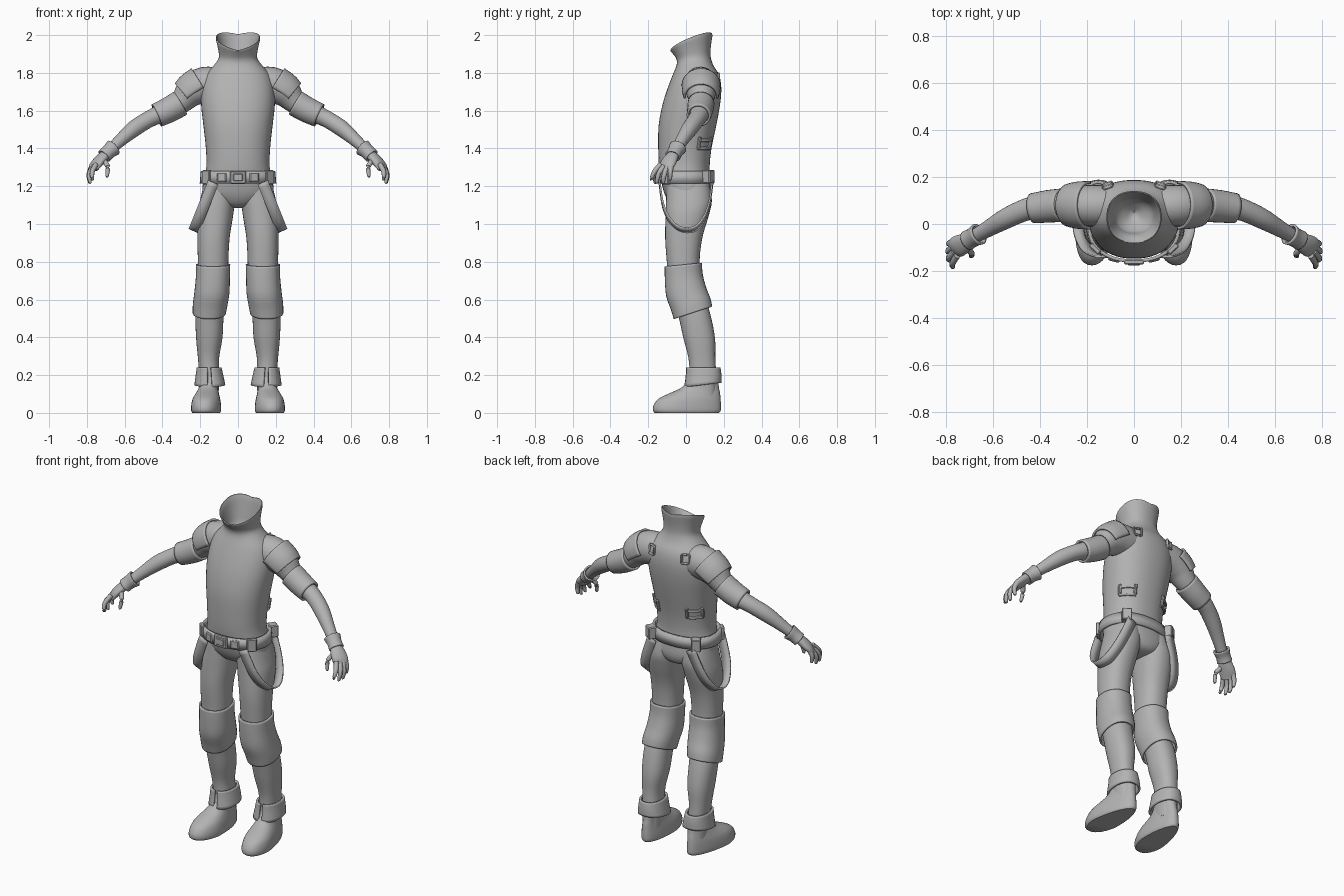
import bpy, bmesh, math
from mathutils import Vector

if "Cube" in bpy.data.objects:
    bpy.data.objects.remove(bpy.data.objects["Cube"])

grey = bpy.data.materials.new("plain grey")
grey.diffuse_color = (0.45, 0.45, 0.45, 1)
grey.use_nodes = True
grey.node_tree.nodes["Principled BSDF"].inputs["Base Color"].default_value = grey.diffuse_color


def finish(name, bm, mirror=False, thick=0, angle=40):
    """Turn a bmesh into a smooth-shaded, optionally thickened and mirrored object."""
    bmesh.ops.recalc_face_normals(bm, faces=bm.faces)
    me = bpy.data.meshes.new(name)
    bm.to_mesh(me)
    bm.free()
    me.materials.append(grey)
    ob = bpy.data.objects.new(name, me)
    bpy.context.collection.objects.link(ob)
    if thick:
        m = ob.modifiers.new("thickness", 'SOLIDIFY')
        m.thickness, m.offset = thick, 0
    if mirror:
        ob.modifiers.new("mirror", 'MIRROR')
    bpy.ops.object.select_all(action='DESELECT')
    ob.select_set(True)
    bpy.context.view_layer.objects.active = ob
    bpy.ops.object.shade_smooth_by_angle(angle=math.radians(angle))
    return ob


def refine(rows, n):
    """Catmull-Rom interpolation of equal-length tuples."""
    out = []
    for i in range(len(rows) - 1):
        p0, p1 = rows[max(i - 1, 0)], rows[i]
        p2, p3 = rows[i + 1], rows[min(i + 2, len(rows) - 1)]
        for k in range(n):
            t = k / n
            out.append(tuple(b + t * ((c - a) / 2 + t * ((2 * a - 5 * b + 4 * c - d) / 2
                       + t * (3 * b - a - 3 * c + d) / 2)) for a, b, c, d in zip(p0, p1, p2, p3)))
    return out + [tuple(rows[-1])]


def skin(bm, rings, closed=True, caps=True):
    """Bridge rings of points with quads."""
    vs = [[bm.verts.new(p) for p in r] for r in rings]
    n = len(vs[0])
    for a, b in zip(vs, vs[1:]):
        for i in range(n if closed else n - 1):
            j = (i + 1) % n
            bm.faces.new((a[i], a[j], b[j], b[i]))
    if caps and closed:
        bm.faces.new(vs[0])
        bm.faces.new(vs[-1])


def level_point(row, t, power=2.25):
    """Point on a horizontal section: z, centre x, half width, front y, back y, tilt, side lift."""
    z, cx, rx, yf, yb, tilt, lift = row
    c, s = math.cos(t), math.sin(t)
    u = math.copysign(abs(c) ** (2 / power), c)
    v = math.copysign(abs(s) ** (2 / power), s)
    ry = (yb - yf) / 2
    return Vector((cx + rx * u, (yf + yb) / 2 + ry * v, z + tilt * ry * v + lift * abs(u)))


def column(name, rows, mirror=False, thick=0, sub=4, gap=0, seg=36, warp=None):
    rows = refine([tuple(r) + (0,) * (7 - len(r)) for r in rows], sub)
    t0 = -math.pi / 2 + gap
    span = 2 * math.pi - 2 * gap
    n = seg + 1 if gap else seg
    rings = [[level_point(r, t0 + span * i / seg) for i in range(n)] for r in rows]
    if warp:
        rings = [[warp(p) for p in r] for r in rings]
    bm = bmesh.new()
    skin(bm, rings, not gap, not thick)
    return finish(name, bm, mirror, thick)


def tube(bm, rows, sub=4, seg=20, arc=None, caps=True):
    """Loft along a path of (x, y, z, radius up, radius sideways)."""
    rows = refine(rows, sub)
    pts = [Vector(r[:3]) for r in rows]
    a0, a1 = arc or (0, 2 * math.pi)
    rings = []
    for i, (p, r) in enumerate(zip(pts, rows)):
        d = (pts[min(i + 1, len(pts) - 1)] - pts[max(i - 1, 0)]).normalized()
        up = Vector((0, 0, 1)) if abs(d.z) < 0.95 else Vector((1, 0, 0))
        side = up.cross(d).normalized()
        up = d.cross(side)
        n = seg + 1 if arc else seg
        rings.append([p + up * r[3] * math.sin(t) + side * r[4] * math.cos(t)
                      for t in (a0 + (a1 - a0) * k / seg for k in range(n))])
    skin(bm, rings, not arc, caps)


def box(bm, centre, size, turn=0):
    from mathutils import Matrix
    m = Matrix.Translation(centre) @ Matrix.Rotation(turn, 4, 'Z') @ Matrix.Diagonal((*size, 1))
    geo = bmesh.ops.create_cube(bm, size=1, matrix=m)
    edges = list({e for v in geo['verts'] for e in v.link_edges})
    bmesh.ops.bevel(bm, geom=edges, offset=0.005, segments=1, affect='EDGES')


# Torso, collar and the hollow inside of the neck
torso = [(1.085, 0, .03, -.03, .07), (1.10, 0, .10, -.075, .115), (1.15, 0, .18, -.11, .135),
         (1.22, 0, .185, -.13, .13), (1.30, 0, .168, -.143, .125), (1.40, 0, .17, -.147, .135),
         (1.52, 0, .183, -.145, .16), (1.63, 0, .195, -.125, .18), (1.72, 0, .192, -.097, .187),
         (1.79, 0, .17, -.07, .175), (1.84, 0, .128, -.05, .145), (1.88, 0, .102, -.05, .13, .1),
         (1.92, 0, .106, -.065, .132, .25, .01), (1.957, 0, .117, -.082, .14, .37, .025)]
hollow = [(1.956, 0, .108, -.073, .131, .37, .025), (1.90, 0, .09, -.045, .115, .1),
          (1.84, 0, .07, -.03, .1), (1.79, 0, .01, .03, .05)]
column("torso", torso + hollow, sub=3, seg=48)

# Arms: shoulder to wrist
bm = bmesh.new()
tube(bm, [(.08, .075, 1.735, .09, .085), (.18, .078, 1.735, .096, .088), (.25, .08, 1.70, .084, .08),
          (.31, .08, 1.64, .06, .06), (.42, .07, 1.58, .048, .05), (.48, .053, 1.55, .044, .046),
          (.55, .02, 1.505, .043, .043), (.62, -.02, 1.445, .034, .035), (.69, -.06, 1.38, .026, .028)],
     seg=28)
finish("arms", bm, True)

# Shoulder pads, sleeve cuffs and glove cuffs
bm = bmesh.new()
tube(bm, [(.19, .08, 1.735, .10, .097), (.24, .08, 1.703, .096, .094), (.275, .08, 1.675, .085, .086)],
     arc=(-.15, math.pi + .15), caps=False)
finish("shoulder_pads", bm, True, .012)
bm = bmesh.new()
tube(bm, [(.305, .08, 1.64, .064, .065), (.365, .075, 1.605, .062, .063), (.43, .067, 1.575, .058, .058)],
     seg=28, caps=False)
finish("sleeve_cuffs", bm, True, .012)
bm = bmesh.new()
tube(bm, [(.66, -.043, 1.405, .041, .043), (.685, -.057, 1.383, .034, .036),
          (.708, -.07, 1.36, .034, .038)], caps=False)
finish("glove_cuffs", bm, True, .01)

# Hands: palm, four fingers and thumb
bm = bmesh.new()
tube(bm, [(.695, -.062, 1.375, .024, .03), (.725, -.082, 1.345, .026, .042),
          (.752, -.098, 1.315, .023, .046), (.768, -.11, 1.287, .013, .038)])
fingers = [((.752, -.135, 1.315), (.772, -.168, 1.275), (.77, -.183, 1.238)),
           ((.765, -.118, 1.305), (.787, -.145, 1.265), (.783, -.155, 1.222)),
           ((.77, -.098, 1.305), (.79, -.115, 1.262), (.785, -.12, 1.22)),
           ((.768, -.075, 1.315), (.786, -.083, 1.275), (.782, -.083, 1.238)),
           ((.718, -.095, 1.345), (.69, -.125, 1.305), (.693, -.137, 1.255))]
for a, b, c in fingers:
    tube(bm, [(*a, .014, .014), (*b, .013, .013), (*c, .009, .009),
              (c[0], c[1], c[2] - .006, .003, .003)], seg=10)
finish("hands", bm, True)

# Trouser legs
column("legs", [(1.23, .095, .08, -.10, .12), (1.13, .108, .092, -.105, .137), (1.05, .12, .095, -.108, .122),
                (.92, .13, .085, -.11, .085), (.78, .132, .08, -.10, .072), (.65, .135, .078, -.09, .09),
                (.53, .15, .075, -.045, .127), (.40, .152, .07, -.015, .153), (.29, .156, .056, .013, .155),
                (.20, .153, .053, .02, .16), (.08, .153, .05, .03, .16)], True)

# Knee sleeves
column("knee_sleeves", [(.785, .132, .086, -.108, .079, .1), (.72, .133, .085, -.107, .084, .12),
                        (.64, .138, .088, -.10, .103, .2), (.575, .147, .087, -.075, .125, .28),
                        (.53, .152, .083, -.06, .134, .33)], True, .01)


# Boots: wide splayed toe, narrow heel
def foot(p):
    return Vector((.165 + (p.x - .165) * (1 - 1.4 * max(p.y + .04, -.02)) - .08 * p.y, p.y, p.z))


column("boots", [(0, .165, .074, -.165, .175), (.012, .165, .08, -.175, .184), (.04, .165, .08, -.172, .185),
                 (.075, .165, .075, -.145, .183), (.105, .163, .066, -.085, .18), (.13, .16, .06, -.03, .175),
                 (.17, .155, .058, .01, .17), (.22, .155, .056, .015, .165)], True, warp=foot, sub=3)

# Ankle cuffs, split at the front
column("ankle_cuffs", [(.24, .153, .06, .006, .176), (.20, .151, .067, .004, .182),
                       (.148, .149, .076, -.004, .182, .12)], True, .012, gap=.12, sub=3)

# Belt with buckle, keepers and pouches
column("belt", [(1.215, 0, .196, -.157, .14), (1.28, 0, .19, -.157, .135)], thick=.014, sub=1, seg=48)
bm = bmesh.new()
box(bm, (0, -.161, 1.247), (.085, .022, .068))
box(bm, (0, -.17, 1.247), (.055, .012, .042))
for s in (-1, 1):
    box(bm, (s * .085, -.151, 1.247), (.05, .018, .05), s * .25)
    box(bm, (s * .165, -.105, 1.247), (.055, .024, .076), s * .75)
    box(bm, (s * .15, .118, 1.25), (.055, .05, .072), -s * .6)
finish("belt_fittings", bm, angle=25)

# Hanging hip straps: a U-shaped ribbon on each side
path = refine([(-.14, 1.22), (-.122, 1.1), (-.085, 1.02), (-.03, .972), (.04, .972),
               (.09, 1.02), (.122, 1.1), (.14, 1.22)], 4)
bm = bmesh.new()
skin(bm, [[(.135 + (1.21 - z) * .4 + k * .027, y, z + k * .012) for k in (-1, 1)] for y, z in path], False)
finish("hip_straps", bm, True, .009)


# Back fittings: ladder bars on the lower back, ring buckles on the upper back
def on_torso(z, deg, out=0.0):
    rows = refine([tuple(r) + (0,) * (7 - len(r)) for r in torso], 8)
    row = min(rows, key=lambda r: abs(r[0] - z))
    p = level_point(row, math.radians(deg))
    return p + Vector((p.x, p.y, 0)).normalized() * out


bm = bmesh.new()
for z in (1.405, 1.445):
    tube(bm, [(*on_torso(z, d, .004), .009, .007) for d in (25, 38, 50, 62)], seg=8)
for d in (27, 60):
    tube(bm, [(*on_torso(z, d, .005), .009, .009) for z in (1.395, 1.455)], seg=8, sub=1)
for z, d in ((1.775, 55),):
    c = on_torso(z, d, .006)
    for dx, dz in ((-.02, 0), (.02, 0), (0, -.024), (0, .024)):
        size = (.01, .018, .056) if dx else (.046, .018, .01)
        box(bm, c + Vector((dx, -dx * .4 - dz * .25, dz)), size, -.35)
finish("back_fittings", bm, True)
